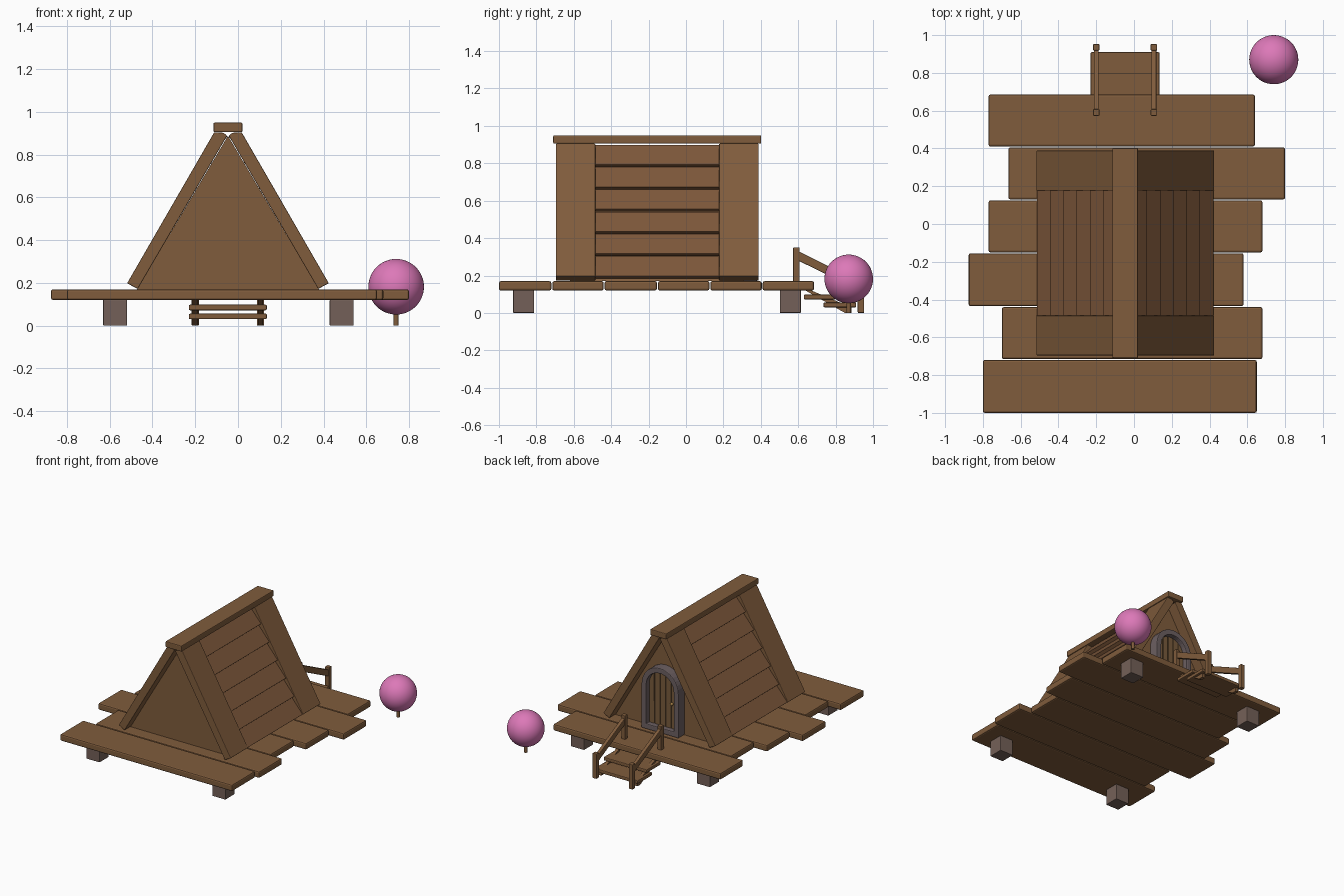
import bpy, bmesh, math
from mathutils import Vector

if "Cube" in bpy.data.objects:
    bpy.data.objects.remove(bpy.data.objects["Cube"])

CX = -0.047          # hut centre line
Y0, Y1 = -0.695, 0.388  # roof ends


def material(name, rgb):
    m = bpy.data.materials.new(name)
    m.diffuse_color = (*rgb, 1)
    m.use_nodes = True
    m.node_tree.nodes["Principled BSDF"].inputs["Base Color"].default_value = m.diffuse_color
    return m


wood = material("brown wood", (0.215, 0.107, 0.045))
siding_wood = material("reddish wood", (0.205, 0.096, 0.043))
door_wood = material("door wood", (0.19, 0.105, 0.045))
foot_stone = material("brown stone", (0.175, 0.118, 0.098))
stone = material("grey stone", (0.15, 0.115, 0.12))
brass = material("brass", (0.35, 0.20, 0.06))
pink = material("pink", (0.72, 0.19, 0.48))


def finish(bm, name, mat, bevel=0.0):
    bmesh.ops.recalc_face_normals(bm, faces=bm.faces)
    me = bpy.data.meshes.new(name)
    bm.to_mesh(me)
    bm.free()
    ob = bpy.data.objects.new(name, me)
    bpy.context.collection.objects.link(ob)
    me.materials.append(mat)
    if bevel:
        b = ob.modifiers.new("bevel", 'BEVEL')
        b.width, b.segments, b.limit_method = bevel, 2, 'ANGLE'
    return ob


def prism(name, mat, profile, a, b, bevel=0.0, axis='Y'):
    """Extrude an (x,z) profile along Y, or a (y,z) profile along X."""
    def pt(p, t):
        return (p[0], t, p[1]) if axis == 'Y' else (t, p[0], p[1])
    bm = bmesh.new()
    va = [bm.verts.new(pt(p, a)) for p in profile]
    vb = [bm.verts.new(pt(p, b)) for p in profile]
    bm.faces.new(va)
    bm.faces.new(vb[::-1])
    n = len(profile)
    for i in range(n):
        j = (i + 1) % n
        bm.faces.new((va[i], va[j], vb[j], vb[i]))
    return finish(bm, name, mat, bevel)


def box(name, mat, x0, x1, y0, y1, z0, z1, bevel=0.0):
    return prism(name, mat, [(x0, z0), (x1, z0), (x1, z1), (x0, z1)], y0, y1, bevel)


def ball(name, mat, centre, r, seg=32):
    bpy.ops.mesh.primitive_uv_sphere_add(segments=seg, ring_count=seg // 2, radius=r, location=centre)
    ob = bpy.context.object
    ob.name = name
    ob.data.materials.append(mat)
    bpy.ops.object.shade_smooth()
    return ob


# deck planks: x start, x end, y start, y end
planks = [(-0.80, 0.65, -1.0, -0.72), (-0.70, 0.68, -0.715, -0.44),
          (-0.875, 0.58, -0.435, -0.155), (-0.77, 0.68, -0.15, 0.125),
          (-0.665, 0.80, 0.13, 0.405), (-0.77, 0.64, 0.41, 0.685)]
for i, (a, b, c, d) in enumerate(planks):
    box(f"deck_plank_{i+1}", wood, a, b, c, d, 0.12, 0.17, 0.01)

# stone feet
for x in (-0.575, 0.485):
    for y in (-0.868, 0.558):
        box("foot", foot_stone, x - 0.056, x + 0.056, y - 0.056, y + 0.056, 0, 0.122, 0.004)

# triangular hut body, inset from the roof ends
prism("gable_body", wood, [(CX - 0.425, 0.17), (CX + 0.425, 0.17), (CX, 0.888)], -0.62, 0.31)

# roof sides: end slabs and lapped boards between them
slope = Vector((0.42, 0.715)).normalized()
out = Vector((-slope.y, slope.x))
for side, tag in ((1, "left"), (-1, "right")):
    def put(p):
        return (CX + side * p[0], p[1])
    slab = [put(p) for p in ((-0.472, 0.198), (-0.422, 0.172), (-0.004, 0.888), (-0.02, 0.902), (-0.064, 0.905))]
    for end, a, b in (("front", Y0, -0.485), ("back", 0.177, Y1)):
        prism(f"{tag}_{end}_roof_slab", wood, slab, a, b, 0.004)
    foot = Vector((-0.425, 0.172))
    step = 0.829 / 6
    for k in range(6):
        lo = foot + slope * (k * step)
        hi = foot + slope * ((k + 1) * step)
        prof = [lo + out * 0.022, lo + out * 0.05, hi + out * 0.025, hi - out * 0.003]
        prism(f"{tag}_roof_board_{k+1}", siding_wood, [put(p) for p in prof], -0.486, 0.178, 0.003)

# ridge cap
box("ridge_cap", wood, -0.115, 0.021, -0.71, 0.402, 0.905, 0.95, 0.006)

# arched stone door frame on the back gable
SPRING, BASE, N = 0.505, 0.17, 16


def arch(half, bottom):
    arc = [(CX + half * math.cos(math.pi * i / N), SPRING + half * math.sin(math.pi * i / N))
           for i in range(N + 1)]
    return [(CX - half, bottom), (CX + half, bottom)] + arc


bm = bmesh.new()
rings = [[bm.verts.new((x, y, z)) for x, z in arch(h, b)]
         for h, b, y in ((0.156, BASE, 0.30), (0.156, BASE, 0.382),
                         (0.115, BASE + 0.04, 0.382), (0.115, BASE + 0.04, 0.30))]
n = len(rings[0])
for r in range(4):
    p, q = rings[r], rings[(r + 1) % 4]
    for i in range(n):
        j = (i + 1) % n
        bm.faces.new((p[i], p[j], q[j], q[i]))
finish(bm, "door_frame", stone, 0.006)

# door planks following the arch
R, COUNT = 0.116, 5
for k in range(COUNT):
    a = -R + 2 * R * k / COUNT + 0.003
    b = -R + 2 * R * (k + 1) / COUNT - 0.003
    top = [(CX + x, SPRING + math.sqrt(max(R * R - x * x, 0)))
           for x in [b + (a - b) * t / 4 for t in range(5)]]
    prism(f"door_plank_{k+1}", door_wood, [(CX + a, 0.20), (CX + b, 0.20)] + top, 0.305, 0.345, 0.002)
ball("door_knob", brass, (-0.128, 0.355, 0.40), 0.012, 16)

# stair treads with sloping stringers
box("upper_tread", wood, -0.23, 0.135, 0.63, 0.80, 0.072, 0.098, 0.006)
box("lower_tread", wood, -0.23, 0.135, 0.735, 0.91, 0.03, 0.056, 0.006)
for x in (-0.20, 0.105):
    prism("stringer", wood, [(0.635, 0.122), (0.665, 0.122), (0.885, 0.03), (0.885, 0.0), (0.85, 0.0)],
          x - 0.012, x + 0.012, axis='X')
    # posts and handrail
    box("upper_post", wood, x - 0.017, x + 0.017, 0.573, 0.608, 0.165, 0.35, 0.005)
    box("lower_post", wood, x - 0.017, x + 0.017, 0.918, 0.953, 0.0, 0.19, 0.005)
    prism("handrail", wood, [(0.59, 0.285), (0.59, 0.335), (0.935, 0.165), (0.935, 0.115)],
          x - 0.013, x + 0.013, 0.004, axis='X')

# round pink bush on a stick
ball("bush", pink, (0.74, 0.87, 0.182), 0.13, 48)
bpy.ops.mesh.primitive_cylinder_add(vertices=16, radius=0.012, depth=0.10, location=(0.74, 0.87, 0.05))
trunk = bpy.context.object
trunk.name = "bush_trunk"
trunk.data.materials.append(wood)
bpy.ops.object.shade_smooth_by_angle()
